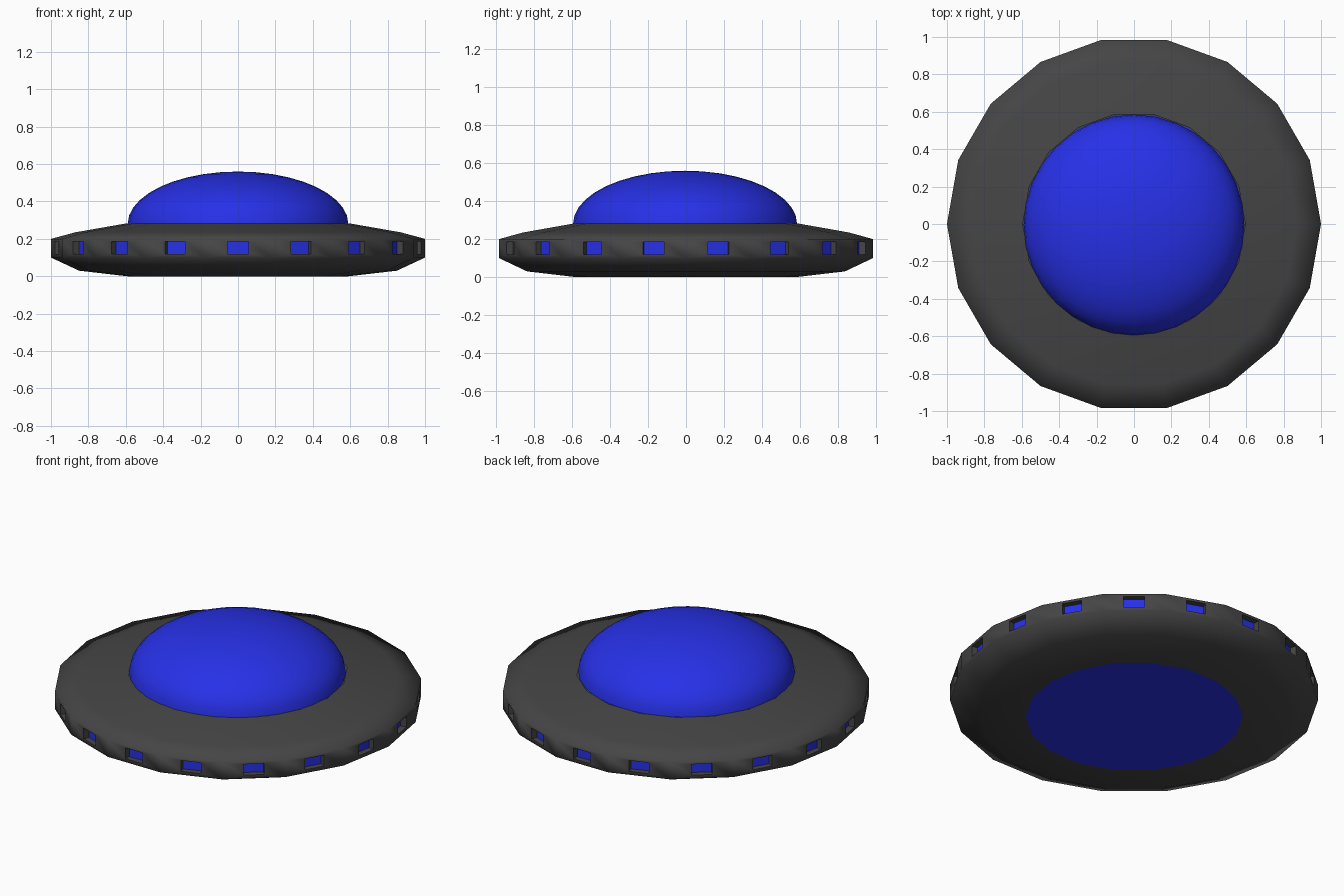
import bpy, bmesh, math
from mathutils import Vector

if "Cube" in bpy.data.objects:
    bpy.data.objects.remove(bpy.data.objects["Cube"])

SIDES = 18


def material(name, color):
    m = bpy.data.materials.new(name)
    m.diffuse_color = (*color, 1)
    m.use_nodes = True
    m.node_tree.nodes["Principled BSDF"].inputs["Base Color"].default_value = m.diffuse_color
    return m


grey = material("dark grey metal", (0.06, 0.06, 0.06))
blue = material("blue glass", (0.02, 0.03, 0.8))


def finish(bm, name, mats):
    bm.normal_update()
    me = bpy.data.meshes.new(name)
    bm.to_mesh(me)
    bm.free()
    for m in mats:
        me.materials.append(m)
    ob = bpy.data.objects.new(name, me)
    bpy.context.collection.objects.link(ob)
    return ob


def ring(bm, r, z, n, cy=0):
    return [bm.verts.new((r * math.cos(2 * math.pi * i / n),
                          cy + r * math.sin(2 * math.pi * i / n), z)) for i in range(n)]


def face(bm, verts, smooth=True, mat=0):
    f = bm.faces.new(verts)
    f.smooth = smooth
    f.material_index = mat
    return f


# Saucer hull, with a recessed window in every rim face
bm = bmesh.new()
profile = [(0.59, 0.0), (0.85, 0.03), (1.0, 0.10), (1.0, 0.20), (0.87, 0.235), (0.595, 0.283)]
rings = [ring(bm, r, z, SIDES) for r, z in profile]
RIM = 2
apothem = math.cos(math.pi / SIDES)
for k in range(len(rings) - 1):
    for i in range(SIDES):
        j = (i + 1) % SIDES
        outer = [rings[k][i], rings[k][j], rings[k + 1][j], rings[k + 1][i]]
        if k != RIM:
            face(bm, outer)
            continue
        a = 2 * math.pi * (i + 0.5) / SIDES
        out = Vector((math.cos(a), math.sin(a), 0))
        side = Vector((-math.sin(a), math.cos(a), 0))

        def window(depth):
            return [bm.verts.new(out * (apothem - depth) + side * s + Vector((0, 0, z)))
                    for s, z in ((-0.056, 0.12), (0.056, 0.12), (0.056, 0.185), (-0.056, 0.185))]

        front, back = window(0), window(0.035)
        for e in range(4):
            n = (e + 1) % 4
            face(bm, [outer[e], outer[n], front[n], front[e]])
            face(bm, [front[e], front[n], back[n], back[e]], False)
        face(bm, back, False, 1)
finish(bm, "saucer_hull", [grey, blue])

# Blue underside panel
bm = bmesh.new()
face(bm, list(reversed(ring(bm, 0.59, 0.0, SIDES))), False)
finish(bm, "underside_panel", [blue])

# Glass dome: half an ellipsoid
bm = bmesh.new()
N, STEPS, CY = 32, 10, -0.005
rows = []
for s in range(STEPS):
    t = math.pi / 2 * s / STEPS
    rows.append(ring(bm, 0.59 * math.cos(t), 0.28 + 0.28 * math.sin(t), N, CY))
tip = bm.verts.new((0, CY, 0.56))
for i in range(N):
    j = (i + 1) % N
    for lo, hi in zip(rows, rows[1:]):
        face(bm, [lo[i], lo[j], hi[j], hi[i]])
    face(bm, [rows[-1][i], rows[-1][j], tip])
finish(bm, "dome", [blue])
